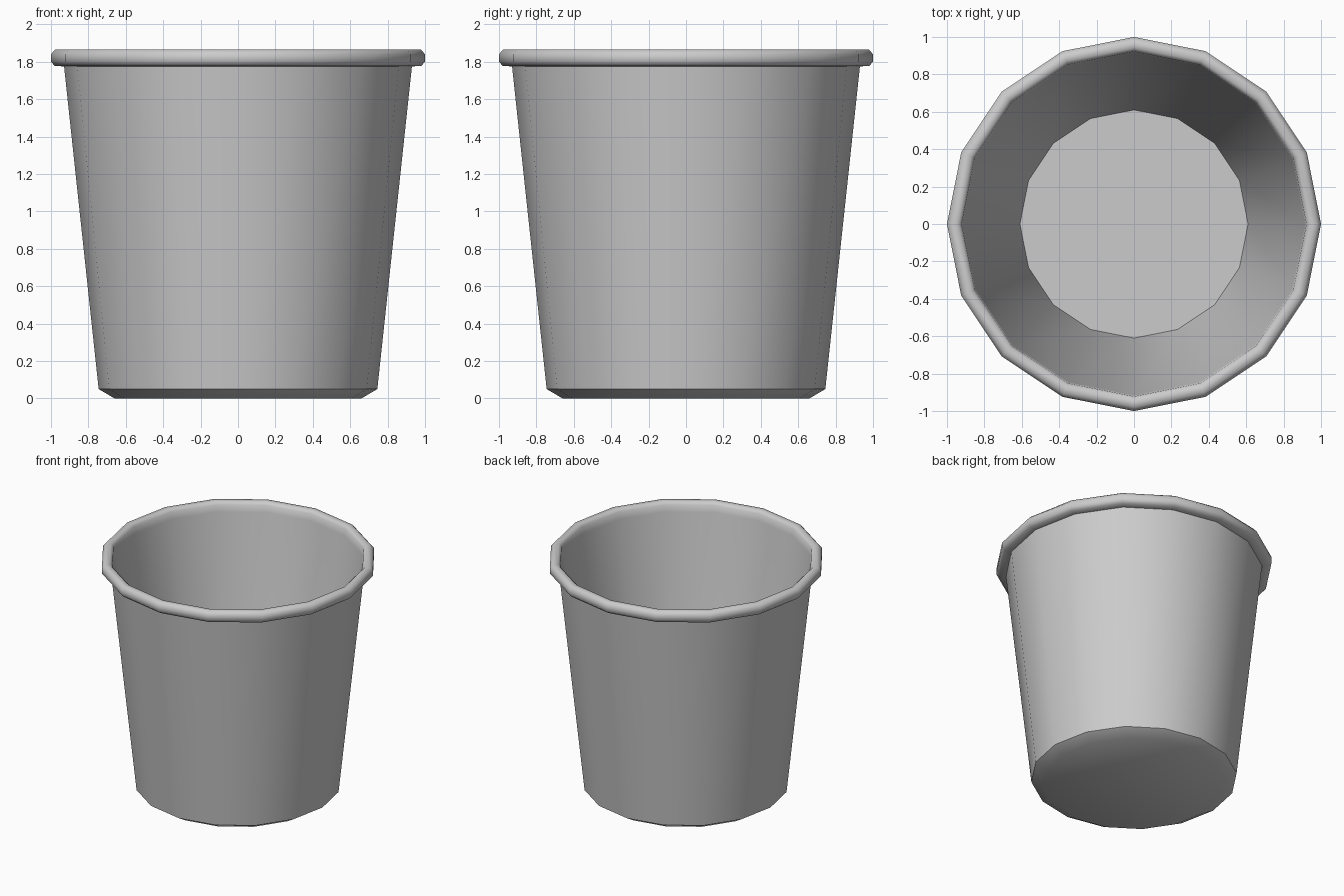
import bpy, bmesh, math

if "Cube" in bpy.data.objects:
    bpy.data.objects.remove(bpy.data.objects["Cube"])

SIDES = 16


def lathe(name, profile):
    """Revolve (radius, z) points about z; radius 0 closes to a pole."""
    bm = bmesh.new()
    rings = []
    for r, z in profile:
        if r == 0:
            rings.append([bm.verts.new((0, 0, z))] * SIDES)
        else:
            rings.append([bm.verts.new((r * math.cos(i * math.tau / SIDES),
                                        r * math.sin(i * math.tau / SIDES), z))
                          for i in range(SIDES)])
    for a, b in zip(rings, rings[1:]):
        for i in range(SIDES):
            j = (i + 1) % SIDES
            bm.faces.new(list(dict.fromkeys((a[i], a[j], b[j], b[i]))))
    bmesh.ops.recalc_face_normals(bm, faces=bm.faces)
    mesh = bpy.data.meshes.new(name)
    bm.to_mesh(mesh)
    bm.free()
    ob = bpy.data.objects.new(name, mesh)
    bpy.context.collection.objects.link(ob)
    bpy.ops.object.select_all(action='DESELECT')
    ob.select_set(True)
    bpy.context.view_layer.objects.active = ob
    bpy.ops.object.shade_smooth_by_angle(angle=math.radians(50))
    return ob


# Bucket: base, chamfer, tapered wall, rolled rim, inner wall, floor
lathe("bucket", [
    (0, 0), (0.66, 0), (0.745, 0.05), (0.93, 1.775),
    (0.98, 1.778), (1.0, 1.80), (1.0, 1.84), (0.978, 1.865),
    (0.942, 1.865), (0.922, 1.845), (0.915, 1.79),
    (0.61, 0.06), (0, 0.06),
])
